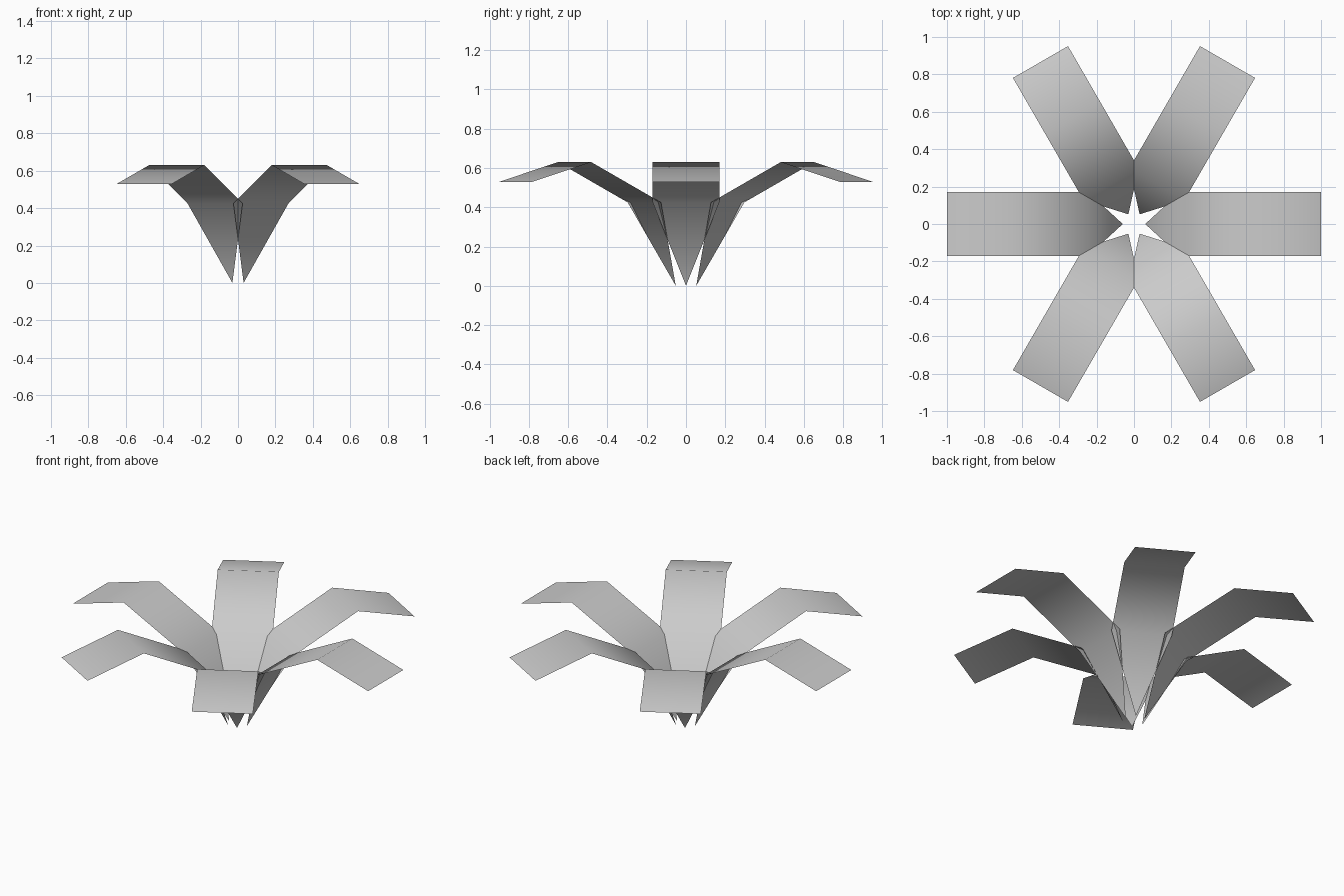
import bpy
import bmesh
import math
from mathutils import Matrix

cube = bpy.data.objects.get("Cube")
if cube:
    bpy.data.objects.remove(cube, do_unlink=True)

leaf_grey = bpy.data.materials.new("leaf_grey")
leaf_grey.use_nodes = True
colour = (0.6, 0.6, 0.6, 1)
leaf_grey.diffuse_color = colour
leaf_grey.node_tree.nodes["Principled BSDF"].inputs["Base Color"].default_value = colour

# Leaf outline along its length: radius, height, half width
PROFILE = [(0.06, 0, 0), (0.245, 0.425, 0.17), (0.655, 0.63, 0.17), (1, 0.53, 0.17)]
LEAVES = 6


def make_leaf(name, angle):
    """One folded, paper-thin leaf that narrows to a point at its base."""
    bm = bmesh.new()
    rows = []
    for r, z, w in PROFILE:
        sides = (-w, w) if w else (0,)
        rows.append([bm.verts.new((r, y, z)) for y in sides])
    for inner, outer in zip(rows, rows[1:]):
        bm.faces.new(inner[:1] + outer + inner[:0:-1])
    bm.transform(Matrix.Rotation(angle, 4, "Z"))
    bm.normal_update()
    for face in bm.faces:
        face.smooth = True
        if face.normal.z < 0:
            face.normal_flip()
    mesh = bpy.data.meshes.new(name)
    bm.to_mesh(mesh)
    bm.free()
    mesh.materials.append(leaf_grey)
    leaf = bpy.data.objects.new(name, mesh)
    bpy.context.collection.objects.link(leaf)


# Ring of leaves
for i in range(LEAVES):
    make_leaf(f"leaf_{i + 1}", i * math.tau / LEAVES)
